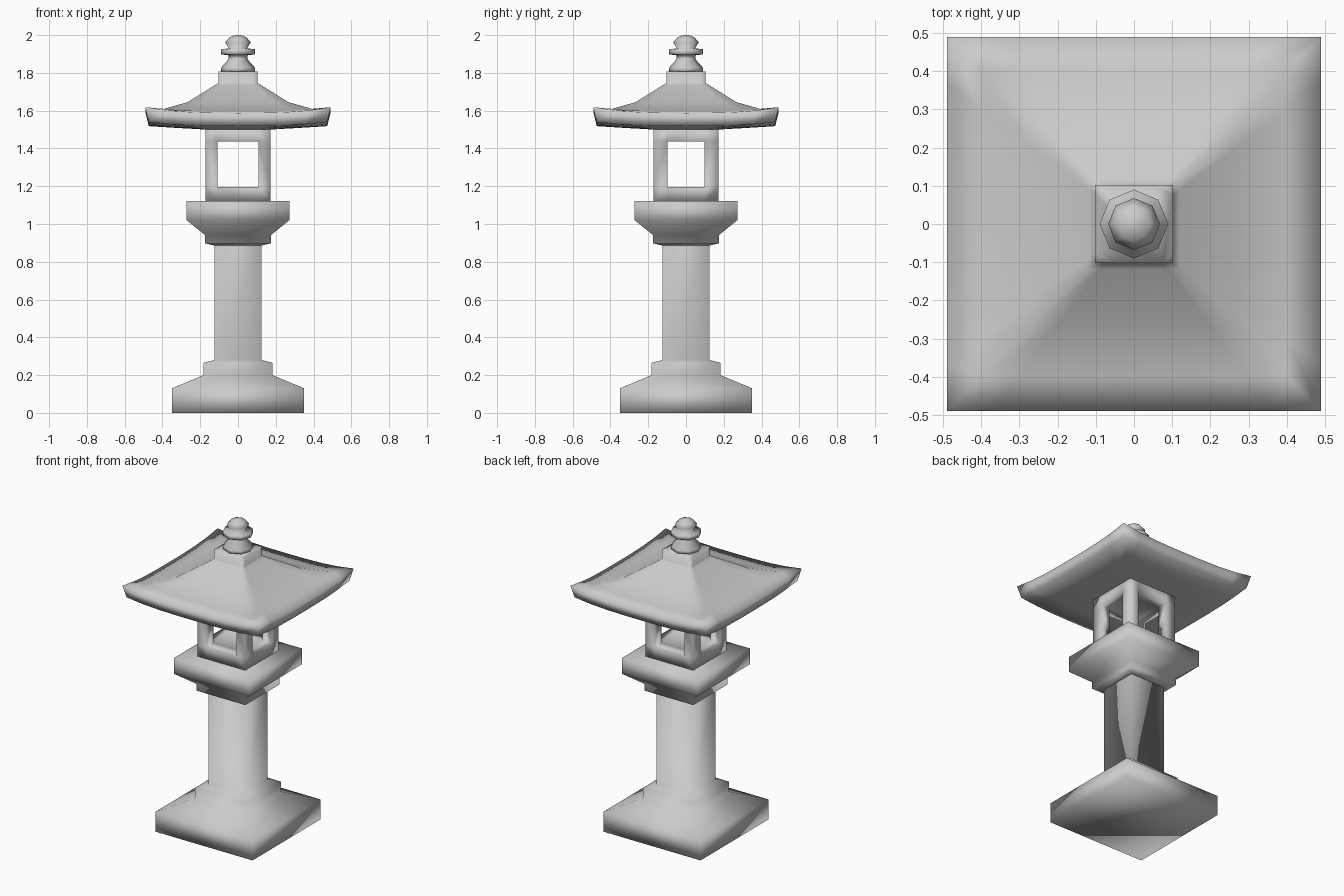
import bpy, bmesh, math
from itertools import product

if "Cube" in bpy.data.objects:
    bpy.data.objects.remove(bpy.data.objects["Cube"])


def finish(name, bm):
    bmesh.ops.remove_doubles(bm, verts=bm.verts, dist=1e-5)
    bmesh.ops.recalc_face_normals(bm, faces=bm.faces)
    for f in bm.faces:
        f.smooth = True
    mesh = bpy.data.meshes.new(name)
    bm.to_mesh(mesh)
    bm.free()
    obj = bpy.data.objects.new(name, mesh)
    bpy.context.collection.objects.link(obj)
    return obj


def loft(name, rings):
    """Bridge a stack of point rings and cap both ends."""
    bm = bmesh.new()
    loops = [[bm.verts.new(p) for p in ring] for ring in rings]
    n = len(loops[0])
    for a, b in zip(loops, loops[1:]):
        for i in range(n):
            j = (i + 1) % n
            bm.faces.new((a[i], a[j], b[j], b[i]))
    bm.faces.new(loops[0][::-1])
    bm.faces.new(loops[-1])
    return finish(name, bm)


def square(r, z, lift=0.0, seg=1):
    """Square ring of half-width r whose corners rise by lift."""
    pts = []
    for side in range(4):
        c, s = round(math.cos(side * math.pi / 2)), round(math.sin(side * math.pi / 2))
        for i in range(seg):
            t = -1 + 2 * i / seg
            x, y = r * t, -r
            pts.append((c * x - s * y, s * x + c * y, z + lift * abs(t) ** 3))
    return pts


def octagon(r, z):
    return [(r * math.cos(k * math.pi / 4), r * math.sin(k * math.pi / 4), z) for k in range(8)]


# Foot and column
loft("base_and_column", [square(r, z) for r, z in (
    (0.35, 0), (0.35, 0.13), (0.183, 0.20), (0.183, 0.265), (0.125, 0.28), (0.125, 0.89))])

# Platform under the light box
loft("platform", [square(r, z) for r, z in (
    (0.125, 0.886), (0.175, 0.898), (0.175, 0.942), (0.272, 1.02), (0.272, 1.122))])

# Light box: 3x3x3 cells with a cross-shaped opening through the middle layer
cuts = ((-0.172, -0.108, 0.108, 0.172), (-0.172, -0.098, 0.098, 0.172), (1.12, 1.197, 1.437, 1.51))


def solid(c):
    if min(c) < 0 or max(c) > 2:
        return False
    return c[2] != 1 or (c[0] != 1 and c[1] != 1)


bm = bmesh.new()
for cell in product(range(3), repeat=3):
    if not solid(cell):
        continue
    for axis, d in product(range(3), (0, 1)):
        nb = list(cell)
        nb[axis] += 2 * d - 1
        if solid(nb):
            continue
        quad = []
        for u, v in ((0, 0), (1, 0), (1, 1), (0, 1)):
            idx = list(cell)
            idx[axis] += d
            idx[(axis + 1) % 3] += u
            idx[(axis + 2) % 3] += v
            quad.append(bm.verts.new([cuts[k][idx[k]] for k in range(3)]))
        bm.faces.new(quad if d else quad[::-1])
finish("light_box", bm)

# Roof with upturned corners and a square collar
loft("roof", [square(r, z, lift, 8) for r, z, lift in (
    (0.172, 1.50, 0), (0.33, 1.509, 0.012), (0.472, 1.518, 0.022), (0.49, 1.588, 0.03),
    (0.40, 1.598, 0.009), (0.265, 1.643, 0.003), (0.118, 1.738, 0),
    (0.102, 1.748, 0), (0.102, 1.808, 0))])

# Eight-sided finial
loft("finial", [octagon(r, z) for r, z in (
    (0.09, 1.805), (0.09, 1.828), (0.05, 1.872), (0.05, 1.893), (0.09, 1.898), (0.09, 1.925),
    (0.048, 1.93), (0.068, 1.962), (0.045, 1.988), (0.015, 2.0))])
